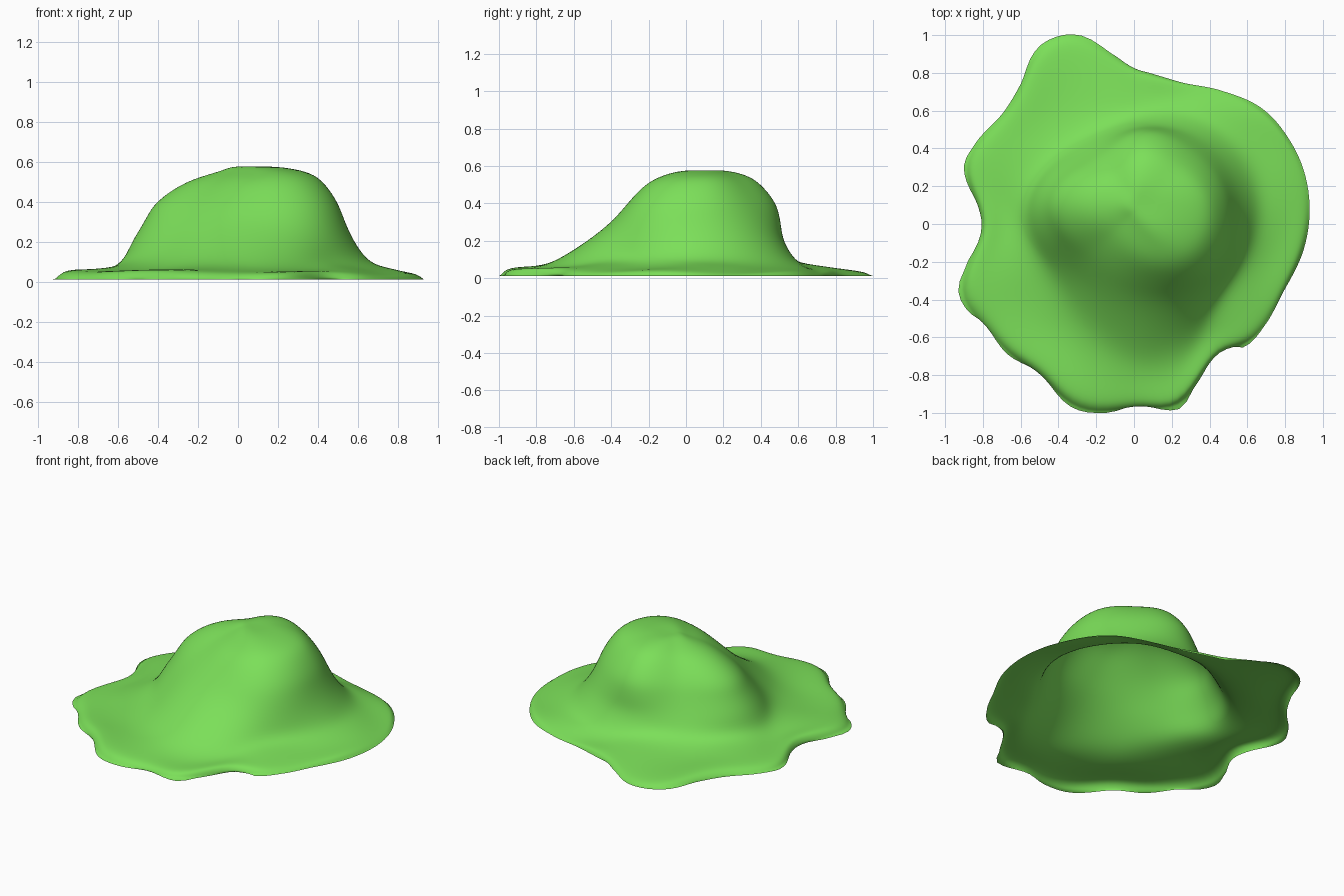
import bpy, bmesh, math

if "Cube" in bpy.data.objects:
    bpy.data.objects.remove(bpy.data.objects["Cube"])

CX, CY = 0.05, 0.10          # centre of the dome
SEG, SUB = 144, 5            # steps around, steps between rings
TAU = 2 * math.pi

# Wavy outline of the skirt seen from above
OUTLINE = [(.93, .08), (.90, .28), (.82, .45), (.68, .61), (.48, .70), (.25, .75), (0, .82),
           (-.13, .91), (-.27, .995), (-.40, .995), (-.52, .92), (-.60, .74), (-.70, .58),
           (-.85, .41), (-.90, .29), (-.82, .08), (-.81, -.07), (-.90, -.25), (-.93, -.36),
           (-.88, -.46), (-.79, -.53), (-.67, -.69), (-.5, -.79), (-.33, -.97), (-.15, -1),
           (.02, -.96), (.24, -.98), (.32, -.86), (.43, -.69), (.52, -.65), (.59, -.65),
           (.69, -.54), (.79, -.36), (.90, -.13)]

# Dome contours: height, radius towards E NE N NW W SW S SE
CONTOURS = [(.55, (.29, .22, .22, .15, .15, .12, .17, .29)),
            (.50, (.37, .30, .30, .24, .31, .23, .29, .39)),
            (.40, (.44, .38, .38, .33, .46, .36, .40, .48)),
            (.30, (.48, .43, .405, .38, .52, .455, .50, .53)),
            (.20, (.53, .48, .42, .43, .58, .54, .63, .57)),
            (.10, (.61, .56, .48, .50, .63, .65, .79, .62))]


def spline(a, b, c, d, t):
    return b + .5 * t * (c - a + t * (2*a - 5*b + 4*c - d + t * (3*(b - c) + d - a)))


def around(values, ang):
    """Smooth periodic value from equally spaced directions."""
    n = len(values)
    f = (ang % TAU) / TAU * n
    i = int(f)
    return spline(*(values[(i + k) % n] for k in (-1, 0, 1, 2)), f - i)


POLAR = sorted((math.atan2(y - CY, x - CX) % TAU, math.hypot(x - CX, y - CY)) for x, y in OUTLINE)


def edge_radius(ang):
    n = len(POLAR)
    i = max((k for k in range(n) if POLAR[k][0] <= ang), default=n - 1)
    a0, a1 = POLAR[i][0], POLAR[(i + 1) % n][0]
    t = ((ang - a0) % TAU) / ((a1 - a0) % TAU)
    return spline(*(POLAR[(i + k) % n][1] for k in (-1, 0, 1, 2)), t)


def profile(ang):
    """Radius and height from the crown down to the edge in one direction."""
    pts = [(0, .575), (.5 * around(CONTOURS[0][1], ang), .576)]
    pts += [(around(r, ang), z) for z, r in CONTOURS]
    r0, r1 = pts[-1][0], edge_radius(ang)
    puffy = .5 + .5 * math.cos(ang - math.radians(215))   # fuller lip at front left
    for f, z in ((.4, .062), (.8, .038 + .022 * puffy),
                 (.94, .026 + .016 * puffy), (1, .012)):
        ripple = .006 * math.sin(7 * ang + 4 * f) * (f < 1)
        pts.append((r0 + (r1 - r0) * f, z + ripple))
    out = []
    for i in range(len(pts) - 1):
        p = [pts[min(max(i + k, 0), len(pts) - 1)] for k in (-1, 0, 1, 2)]
        if i == 0:
            p[0] = (-pts[1][0], pts[1][1])
        for s in range(SUB):
            out.append([spline(*(q[c] for q in p), s / SUB) for c in (0, 1)])
    out.append(pts[-1])
    return out[1:]


# Slime-like mound: one open sheet, hollow underneath
bm = bmesh.new()
top = bm.verts.new((CX, CY, .575))
cols = []
for s in range(SEG):
    a = TAU * s / SEG
    cols.append([bm.verts.new((CX + r * math.cos(a), CY + r * math.sin(a), z))
                 for r, z in profile(a)])
for s in range(SEG):
    p, q = cols[s], cols[(s + 1) % SEG]
    bm.faces.new((top, p[0], q[0]))
    for k in range(len(p) - 1):
        bm.faces.new((p[k], p[k + 1], q[k + 1], q[k]))
# Soften everything except the edge
inner = [v for v in bm.verts if not v.is_boundary]
for _ in range(10):
    bmesh.ops.smooth_vert(bm, verts=inner, factor=.5, use_axis_x=True, use_axis_y=True, use_axis_z=True)
for f in bm.faces:
    f.smooth = True

mesh = bpy.data.meshes.new("mound")
bm.to_mesh(mesh)
bm.free()
green = bpy.data.materials.new("bright green")
green.diffuse_color = (.2, .74, .1, 1)
green.use_nodes = True
green.node_tree.nodes["Principled BSDF"].inputs["Base Color"].default_value = green.diffuse_color
mesh.materials.append(green)
bpy.context.collection.objects.link(bpy.data.objects.new("mound", mesh))
